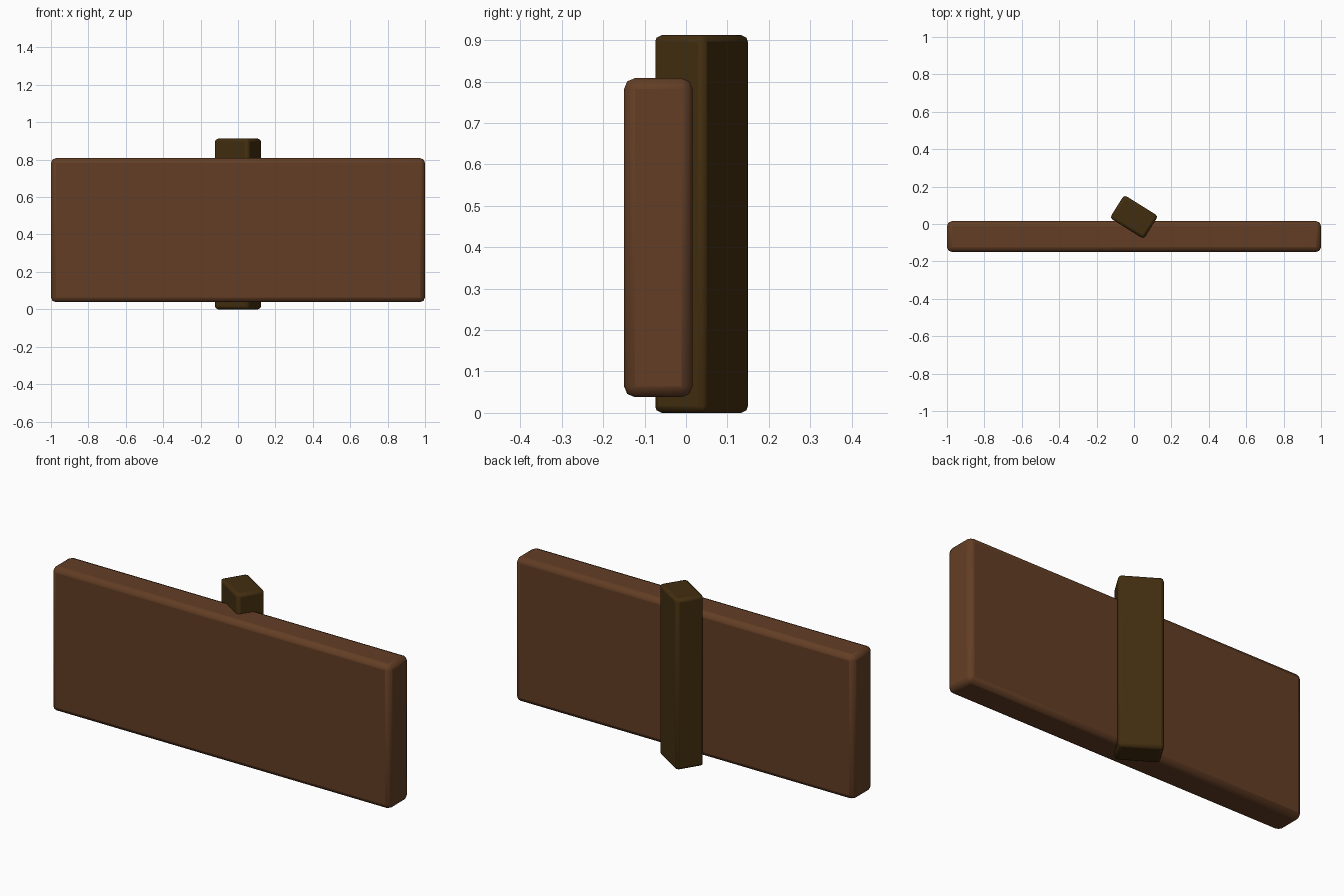
import bpy
import math

cube = bpy.data.objects.get("Cube")
if cube:
    bpy.data.objects.remove(cube, do_unlink=True)


def make_material(name, color):
    mat = bpy.data.materials.new(name)
    mat.use_nodes = True
    mat.diffuse_color = color
    bsdf = next(n for n in mat.node_tree.nodes if n.type == "BSDF_PRINCIPLED")
    bsdf.inputs["Base Color"].default_value = color
    bsdf.inputs["Roughness"].default_value = 0.8
    return mat


def rounded_block(name, size, center, mat, radius, turn=0):
    bpy.ops.mesh.primitive_cube_add(size=1, location=center)
    obj = bpy.context.object
    obj.name = name
    obj.scale = size
    bpy.ops.object.transform_apply(location=False, rotation=False, scale=True)
    obj.rotation_euler.z = math.radians(turn)
    bevel = obj.modifiers.new("soft_edges", "BEVEL")
    bevel.width = radius
    bevel.segments = 2
    obj.data.materials.append(mat)
    bpy.ops.object.shade_smooth_by_angle(angle=math.radians(30))
    return obj


board_wood = make_material("reddish_brown_wood", (0.125, 0.048, 0.018, 1))
post_wood = make_material("dark_olive_wood", (0.055, 0.027, 0.005, 1))

# Wide sign board
rounded_block("sign_board", (2, 0.165, 0.77), (0, -0.067, 0.423), board_wood, 0.026)

# Post behind the board, twisted about its height
rounded_block("post", (0.214, 0.145, 0.912), (0, 0.0375, 0.456), post_wood, 0.016, turn=-32)
